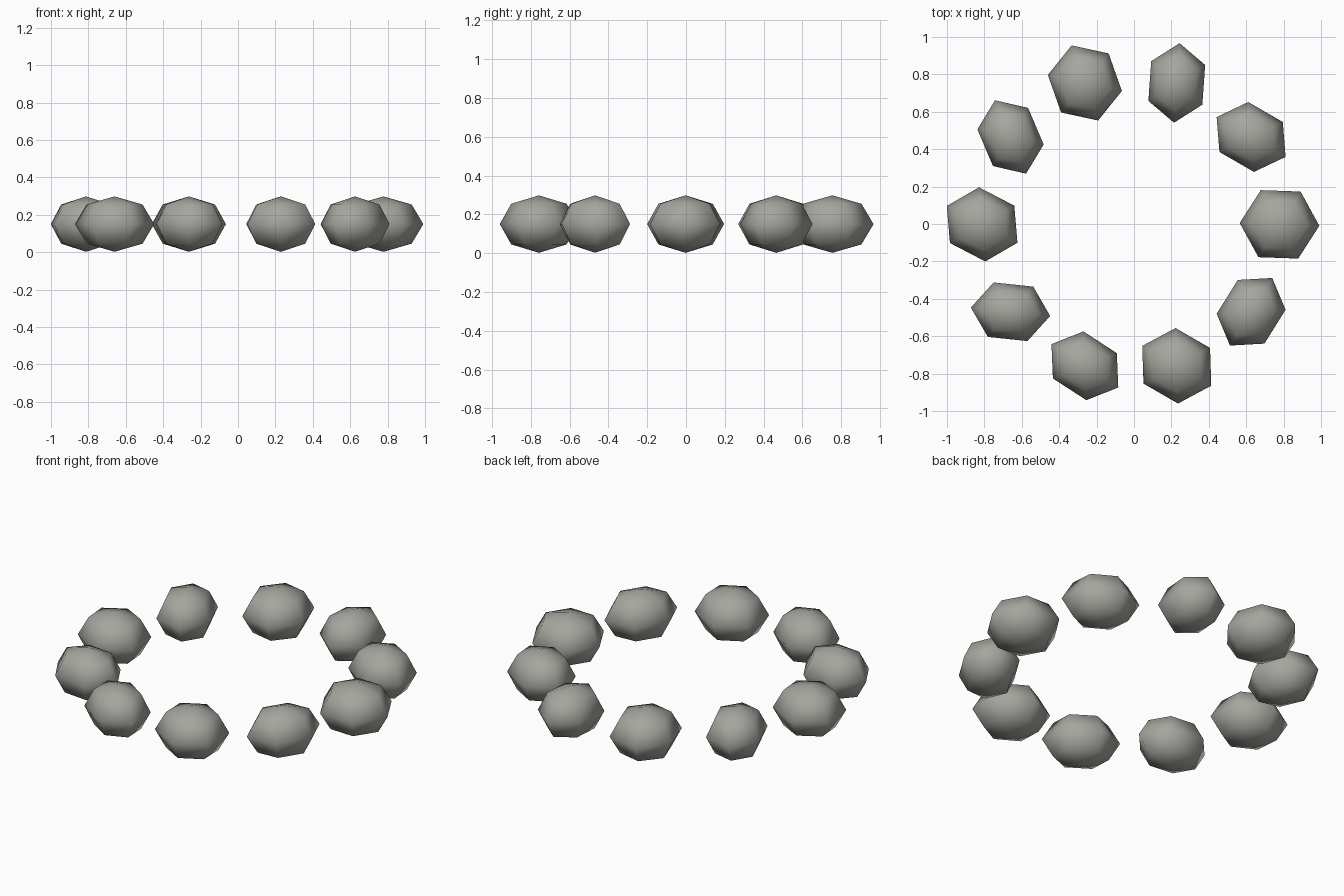
import bpy, bmesh, math
from mathutils import Matrix, Vector

cube = bpy.data.objects.get("Cube")
if cube:
    bpy.data.objects.remove(cube, do_unlink=True)

# Stone colour
stone_grey = bpy.data.materials.new("stone_grey")
stone_grey.use_nodes = True
colour = (0.38, 0.38, 0.35, 1)
stone_grey.diffuse_color = colour
bsdf = stone_grey.node_tree.nodes["Principled BSDF"]
bsdf.inputs["Base Color"].default_value = colour
bsdf.inputs["Roughness"].default_value = 0.9

RING_RADIUS = 0.795
RING_CENTRE = Vector((-0.017, -0.002, 0.15))
HALF_LENGTH, HALF_HEIGHT = 0.213, 0.148

# Turn in degrees and half width of each stone, counter-clockwise from +x
STONES = [(-2, 0.207), (-30, 0.178), (86, 0.167), (109.5, 0.199), (113, 0.17),
          (-27.5, 0.194), (-6, 0.169), (-33, 0.173), (-30, 0.198), (58, 0.174)]


def add_stone(name, centre, turn, half_width):
    """Six-sided, four-ring boulder, stretched and turned about z."""
    bm = bmesh.new()
    bmesh.ops.create_uvsphere(bm, u_segments=6, v_segments=4, radius=1)
    # Bring a corner of the equator onto the local x axis
    corner = next(v.co for v in bm.verts if abs(v.co.z) < 0.01)
    align = Matrix.Rotation(-math.atan2(corner.y, corner.x), 4, "Z")
    bm.transform(Matrix.Diagonal((HALF_LENGTH, half_width, HALF_HEIGHT, 1)) @ align)
    bmesh.ops.recalc_face_normals(bm, faces=bm.faces)
    for face in bm.faces:
        face.smooth = True
    mesh = bpy.data.meshes.new(name)
    bm.to_mesh(mesh)
    bm.free()
    mesh.materials.append(stone_grey)
    stone = bpy.data.objects.new(name, mesh)
    stone.location = centre
    stone.rotation_euler.z = math.radians(turn)
    bpy.context.collection.objects.link(stone)


# Ring of stones
for i, (turn, half_width) in enumerate(STONES):
    a = math.tau * i / len(STONES)
    offset = Vector((math.cos(a), math.sin(a), 0)) * RING_RADIUS
    add_stone(f"ring_stone_{i + 1}", RING_CENTRE + offset, turn, half_width)
